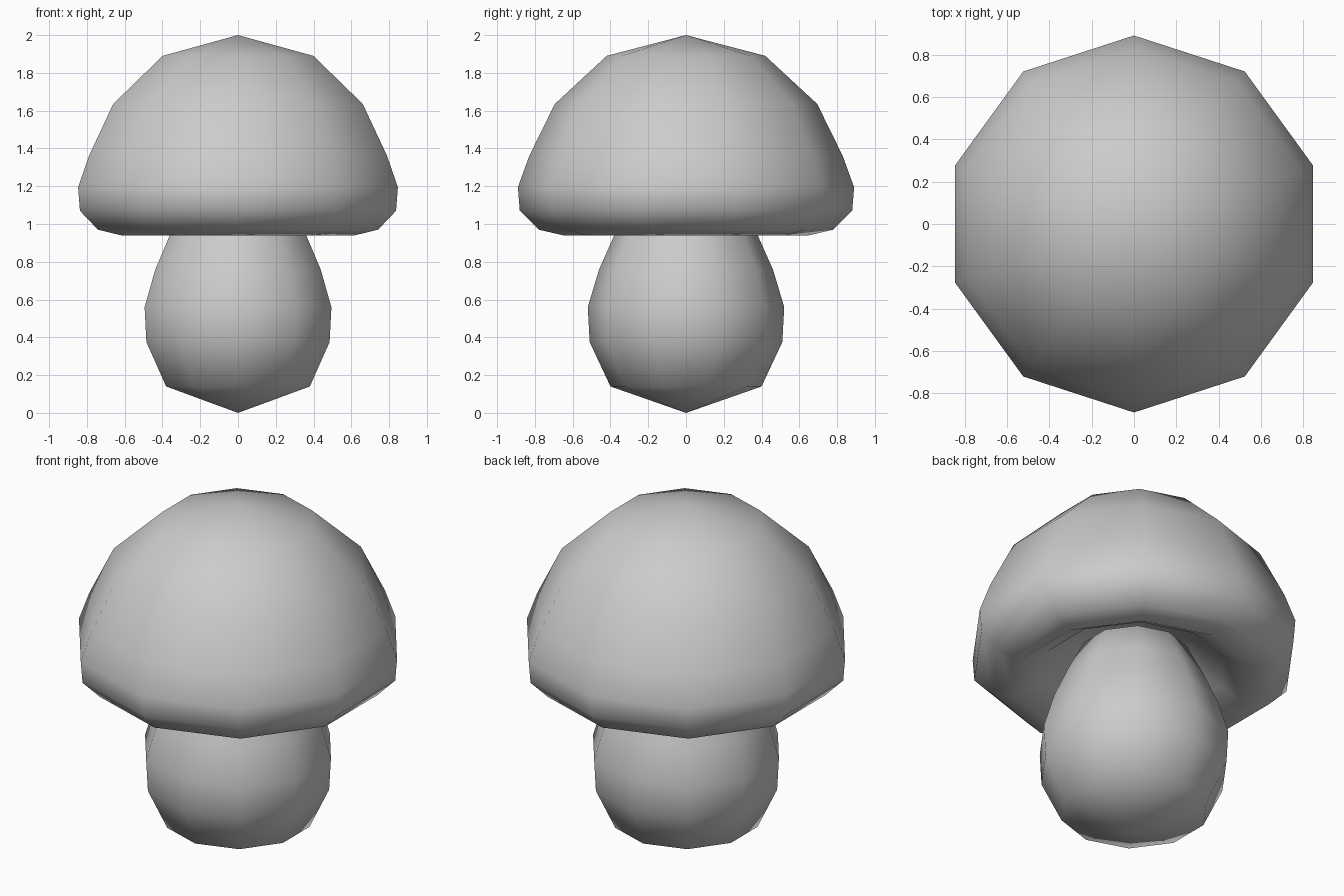
import bpy, bmesh
from math import sin, cos, pi

cube = bpy.data.objects.get("Cube")
if cube:
    bpy.data.objects.remove(cube, do_unlink=True)

SIDES = 10

grey = bpy.data.materials.new("light_grey")
grey.use_nodes = True
grey.diffuse_color = (0.6, 0.6, 0.6, 1)
grey.node_tree.nodes["Principled BSDF"].inputs["Base Color"].default_value = (0.6, 0.6, 0.6, 1)


def lathe(name, profile):
    """Revolve (radius, height) points; zero radius makes a single pole."""
    bm = bmesh.new()
    rings = []
    for r, z in profile:
        if r == 0:
            rings.append([bm.verts.new((0, 0, z))] * SIDES)
        else:
            angles = [pi / 2 + 2 * pi * i / SIDES for i in range(SIDES)]
            rings.append([bm.verts.new((r * cos(a), r * sin(a), z)) for a in angles])
    for low, high in zip(rings, rings[1:]):
        for i in range(SIDES):
            j = (i + 1) % SIDES
            corners = dict.fromkeys((low[i], low[j], high[j], high[i]))
            bm.faces.new(list(corners)).smooth = True
    bmesh.ops.recalc_face_normals(bm, faces=bm.faces)
    mesh = bpy.data.meshes.new(name)
    bm.to_mesh(mesh)
    bm.free()
    mesh.materials.append(grey)
    obj = bpy.data.objects.new(name, mesh)
    bpy.context.collection.objects.link(obj)
    return obj


# Egg-shaped stem, its rounded top tucked inside the cap
lathe("stem", [(0, 0), (0.40, 0.14), (0.51, 0.375), (0.52, 0.56), (0.46, 0.76),
               (0.38, 0.94), (0.29, 1.12), (0, 1.2)])

# Domed cap with a rolled rim and hollow underside
lathe("cap", [(0, 1.24), (0.32, 1.17), (0.5, 1.02), (0.65, 0.94), (0.78, 0.97),
              (0.88, 1.07), (0.89, 1.195), (0.83, 1.36), (0.695, 1.635),
              (0.42, 1.89), (0, 2.0)])
